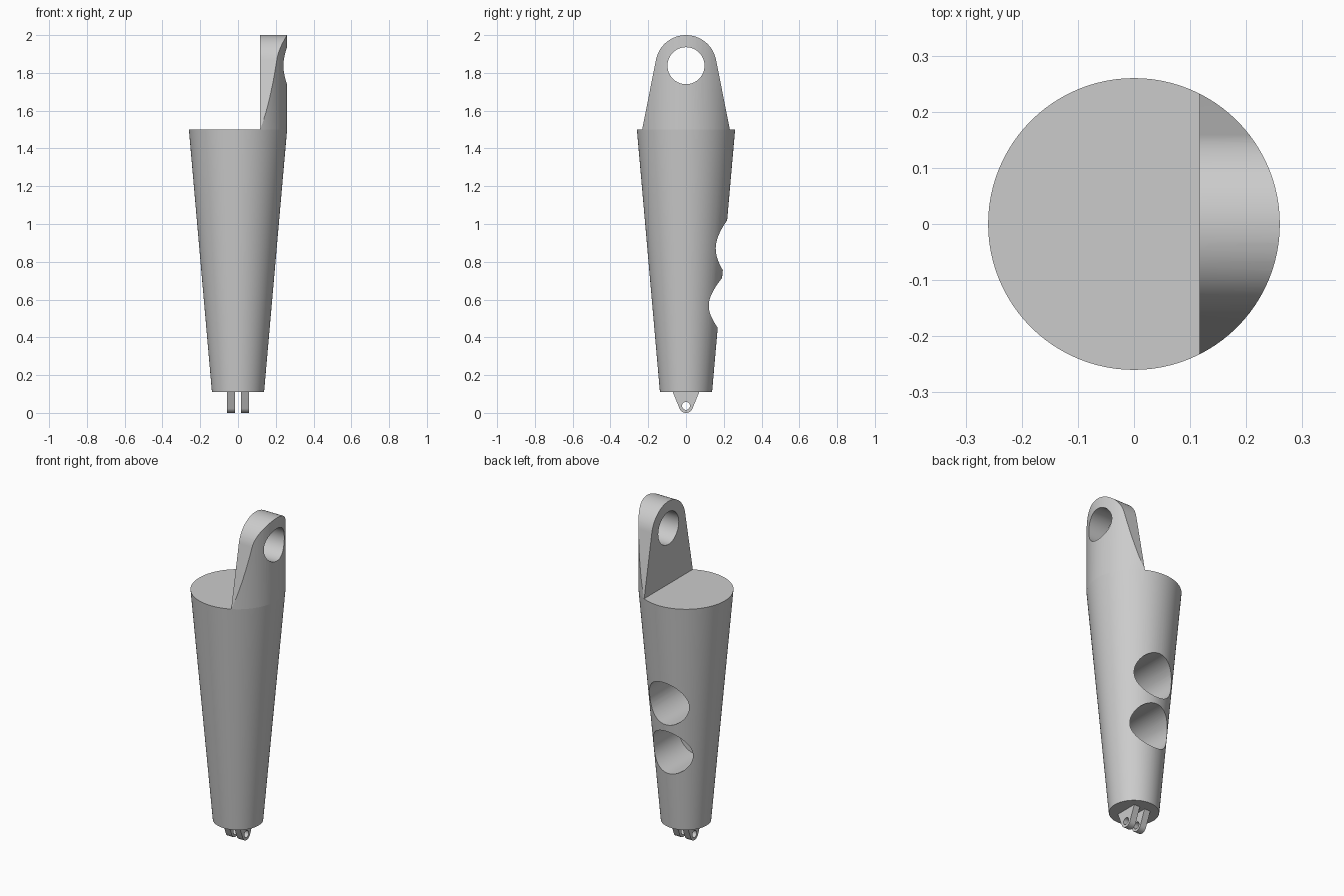
import bpy, bmesh
from math import atan2, acos, hypot, cos, sin, pi, radians

if "Cube" in bpy.data.objects:
    bpy.data.objects.remove(bpy.data.objects["Cube"], do_unlink=True)

BODY_BOTTOM, BODY_TOP = 0.11, 1.5
R_BOTTOM, R_TOP = 0.138, 0.26

grey = bpy.data.materials.new("light_grey")
grey.use_nodes = True
grey.diffuse_color = (0.6, 0.6, 0.6, 1)
grey.node_tree.nodes["Principled BSDF"].inputs["Base Color"].default_value = (0.6, 0.6, 0.6, 1)


def cone(name, r1, r2, depth, location, rotation=(0, 0, 0), sides=96):
    bpy.ops.mesh.primitive_cone_add(vertices=sides, radius1=r1, radius2=r2, depth=depth,
                                    location=location, rotation=rotation)
    ob = bpy.context.object
    ob.name = name
    return ob


def lug_plate(name, x0, x1, half_width, z_base, z_eye, radius):
    """Plate in the YZ plane: a straight base tapering tangentially to a round eye."""
    up = 1 if z_eye > z_base else -1
    rise = abs(z_eye - z_base)
    start = atan2(-rise, half_width) + acos(radius / hypot(half_width, rise))
    steps = 40
    arc = [start + (pi - 2 * start) * i / steps for i in range(steps + 1)]
    outline = [(half_width, z_base)]
    outline += [(radius * cos(a), z_eye + up * radius * sin(a)) for a in arc]
    outline += [(-half_width, z_base)]
    bm = bmesh.new()
    face = bm.faces.new([bm.verts.new((x0, y, z)) for y, z in outline])
    side = bmesh.ops.extrude_face_region(bm, geom=[face])["geom"]
    bmesh.ops.translate(bm, vec=(x1 - x0, 0, 0),
                        verts=[v for v in side if isinstance(v, bmesh.types.BMVert)])
    bmesh.ops.recalc_face_normals(bm, faces=bm.faces)
    mesh = bpy.data.meshes.new(name)
    bm.to_mesh(mesh)
    bm.free()
    ob = bpy.data.objects.new(name, mesh)
    bpy.context.collection.objects.link(ob)
    return ob


def apply_boolean(ob, cutter, operation="DIFFERENCE"):
    bpy.context.view_layer.objects.active = ob
    mod = ob.modifiers.new("cut", "BOOLEAN")
    mod.operation, mod.solver, mod.object = operation, "EXACT", cutter
    bpy.ops.object.modifier_apply(modifier=mod.name)
    bpy.data.objects.remove(cutter, do_unlink=True)


def finish(ob):
    ob.data.materials.clear()
    ob.data.materials.append(grey)
    bpy.ops.object.select_all(action="DESELECT")
    ob.select_set(True)
    bpy.context.view_layer.objects.active = ob
    bpy.ops.object.shade_smooth_by_angle(angle=radians(30))


# Tapered body with two blind round pockets drilled in from the back
body = cone("tapered_body", R_BOTTOM, R_TOP, BODY_TOP - BODY_BOTTOM,
            (0, 0, (BODY_BOTTOM + BODY_TOP) / 2))
POCKET_FLOOR, POCKET_OUT = -0.115, 0.5
for z in (0.888, 0.583):
    drill = cone("pocket_cutter", 0.132, 0.132, POCKET_OUT - POCKET_FLOOR,
                 (0, (POCKET_OUT + POCKET_FLOOR) / 2, z), (pi / 2, 0, 0), 64)
    apply_boolean(body, drill)
finish(body)

# Hanging tab: eye plate trimmed to the round outer wall
tab = lug_plate("hanging_tab", 0.117, 0.4, 0.232, BODY_TOP, 1.838, 0.162)
apply_boolean(tab, cone("wall_cutter", R_TOP, R_TOP, 2, (0, 0, 1.6)), "INTERSECT")
apply_boolean(tab, cone("eye_cutter", 0.098, 0.098, 1, (0.2, 0, 1.838), (0, pi / 2, 0), 64))
finish(tab)

# Pair of small lugs under the body
for name, x in (("left_lug", 0.037), ("right_lug", -0.037)):
    lug = lug_plate(name, x - 0.02, x + 0.02, 0.07, BODY_BOTTOM, 0.037, 0.037)
    apply_boolean(lug, cone("pin_cutter", 0.021, 0.021, 0.2, (x, 0, 0.037), (0, pi / 2, 0), 32))
    finish(lug)
